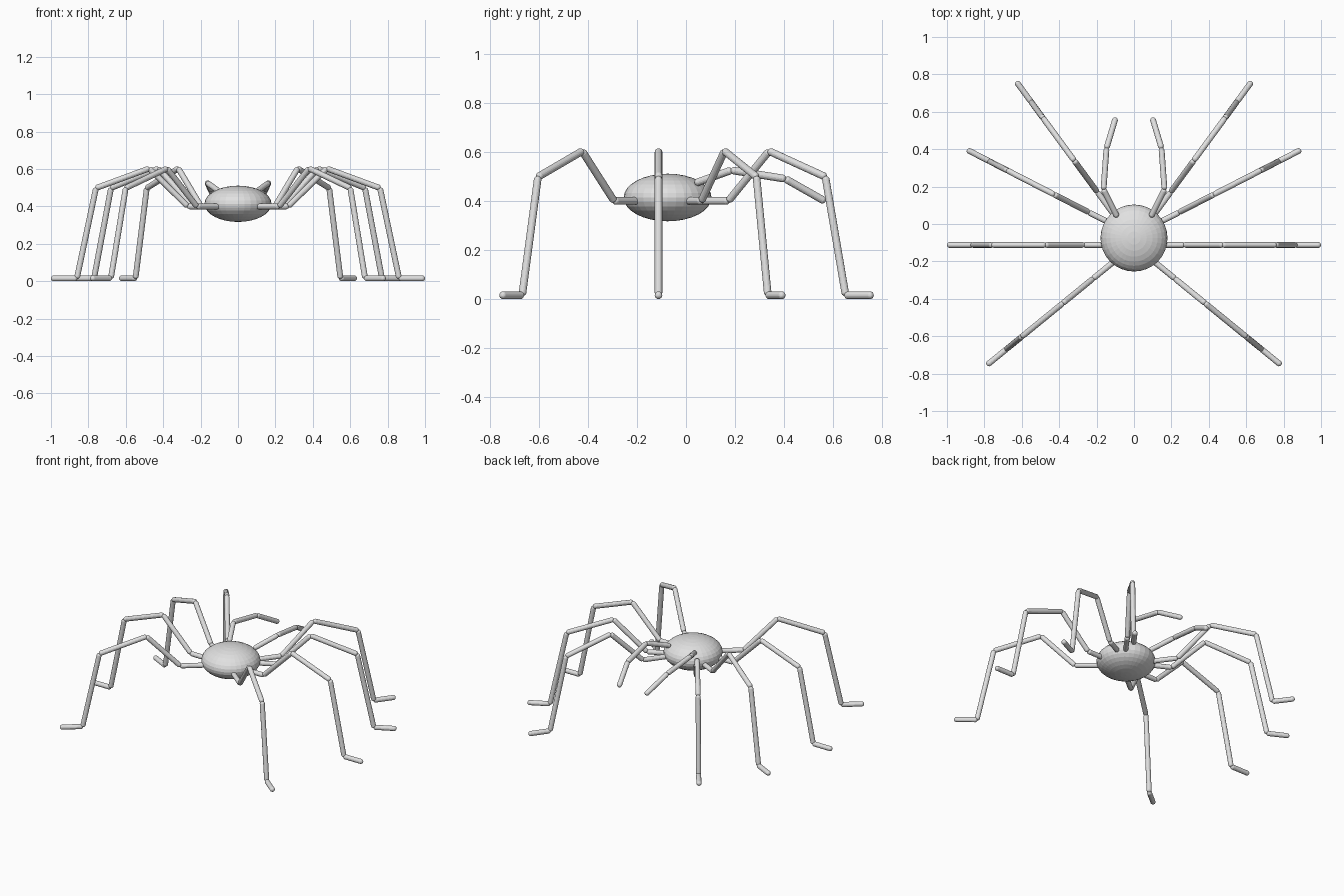
import bpy, bmesh
from mathutils import Vector, Matrix

cube = bpy.data.objects.get("Cube")
if cube:
    bpy.data.objects.remove(cube)

grey = bpy.data.materials.new("light_grey")
grey.use_nodes = True
colour = (0.75, 0.75, 0.75, 1)
grey.diffuse_color = colour
grey.node_tree.nodes["Principled BSDF"].inputs["Base Color"].default_value = colour

R = 0.0157  # limb radius


def add_object(name, bm):
    mesh = bpy.data.meshes.new(name)
    bm.to_mesh(mesh)
    bm.free()
    mesh.materials.append(grey)
    obj = bpy.data.objects.new(name, mesh)
    bpy.context.collection.objects.link(obj)
    return obj


def add_capsule(bm, a, b):
    """Round-ended rod whose end centres are a and b."""
    axis = b - a
    made = bmesh.ops.create_uvsphere(bm, u_segments=16, v_segments=9, radius=R)
    place = Matrix.Translation(a) @ axis.to_track_quat("Z", "Y").to_matrix().to_4x4()
    for v in made["verts"]:
        if v.co.z > 0:
            v.co.z += axis.length
        v.co = place @ v.co


def add_limb(name, points):
    """Chain of rods whose rounded ends just meet at the joints."""
    bm = bmesh.new()
    last = len(points) - 2
    for i, (a, b) in enumerate(zip(points, points[1:])):
        inset = (b - a).normalized() * R * 0.8
        add_capsule(bm, a if i == 0 else a + inset, b if i == last else b - inset)
    return add_object(name, bm)


# Body: flattened faceted ball
bm = bmesh.new()
bmesh.ops.create_uvsphere(bm, u_segments=32, v_segments=16, radius=1)
bmesh.ops.scale(bm, vec=(0.179, 0.179, 0.097), verts=bm.verts)
bmesh.ops.translate(bm, vec=(0, -0.075, 0.414), verts=bm.verts)
add_object("body", bm)

# Leg shape: distance outward from the hip, height
leg_shape = [(0, 0.40), (0.15, 0.40), (0.355, 0.603), (0.64, 0.498),
             (0.742, R), (0.865, R)]
# Hip position and foot tip for each leg of the left side
legs = {
    "front_leg": ((0.10, -0.195), (0.787, -0.755)),
    "middle_front_leg": ((0.12, -0.112), (1.0, -0.112)),
    "middle_back_leg": ((0.10, -0.01), (0.893, 0.397)),
    "back_leg": ((0.10, 0.04), (0.63, 0.762)),
}
# Feeler joints of the left side
feeler = [(0.096, 0.05, 0.477), (0.163, 0.185, 0.525), (0.147, 0.405, 0.49),
          (0.102, 0.555, 0.405)]

for side, sx in (("left", 1), ("right", -1)):
    for name, (hip, tip) in legs.items():
        hip, tip = Vector(hip), Vector(tip)
        out = (tip - hip).normalized()
        start = tip - out * (leg_shape[-1][0] + R)
        path = []
        for d, z in leg_shape:
            p = start + out * d
            path.append(Vector((sx * p.x, p.y, z)))
        add_limb(f"{side}_{name}", path)
    add_limb(f"{side}_feeler", [Vector((sx * x, y, z)) for x, y, z in feeler])
